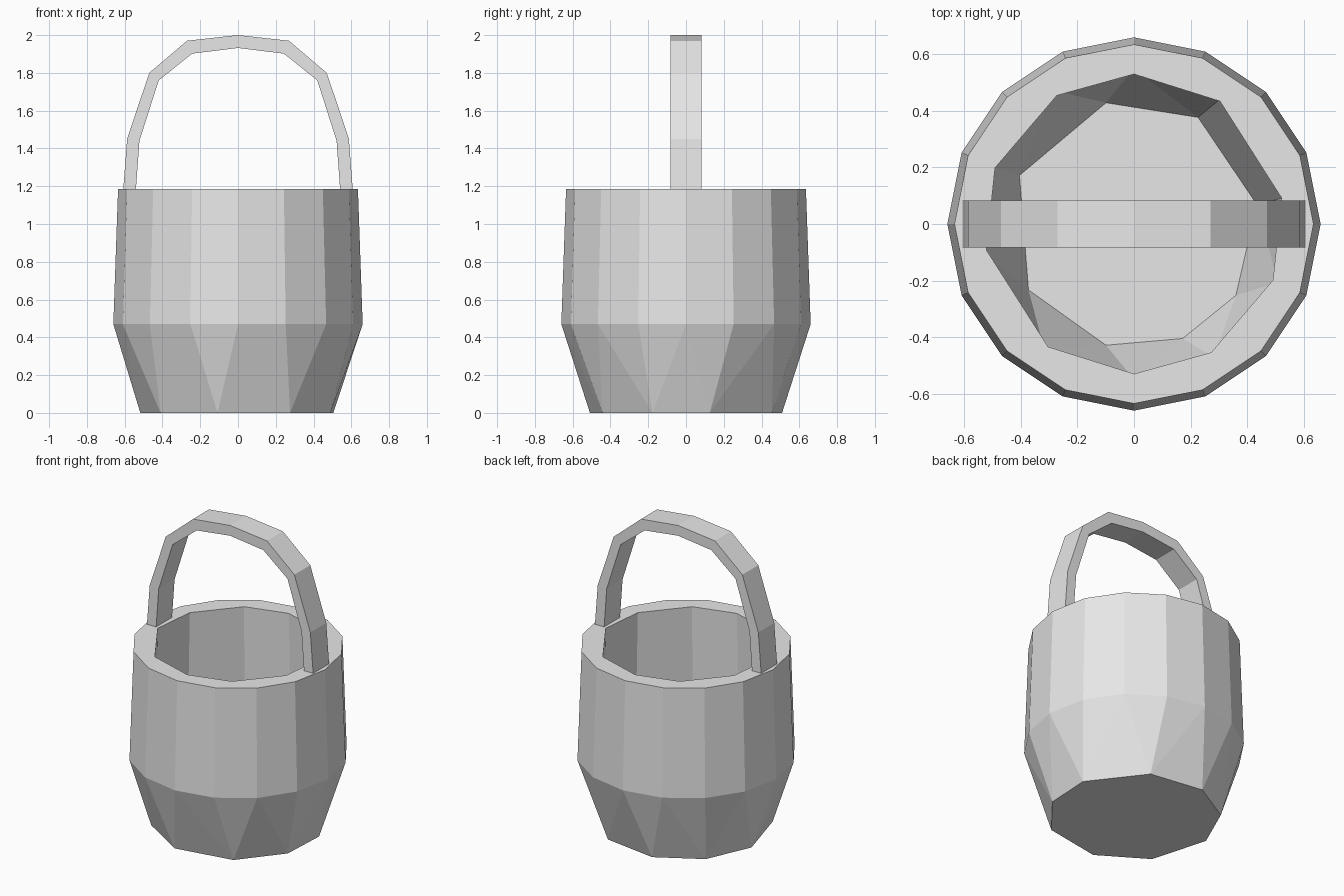
import bpy, bmesh
from math import radians, cos, sin

cube = bpy.data.objects.get("Cube")
if cube:
    bpy.data.objects.remove(cube, do_unlink=True)

# One plain grey for the whole model
grey = bpy.data.materials.new("light_grey")
grey.use_nodes = True
grey.diffuse_color = (0.8, 0.8, 0.8, 1)
grey.node_tree.nodes["Principled BSDF"].inputs["Base Color"].default_value = (0.8, 0.8, 0.8, 1)


def finish(name, bm):
    """Tidy flat faces, fix the normals and make the object."""
    bmesh.ops.dissolve_limit(bm, angle_limit=radians(0.5), verts=bm.verts, edges=bm.edges)
    bmesh.ops.recalc_face_normals(bm, faces=bm.faces)
    mesh = bpy.data.meshes.new(name)
    bm.to_mesh(mesh)
    bm.free()
    mesh.materials.append(grey)
    obj = bpy.data.objects.new(name, mesh)
    bpy.context.collection.objects.link(obj)
    return obj


def ring(bm, angles, radius, z):
    return [bm.verts.new((radius * cos(radians(a)), radius * sin(radians(a)), z)) for a in angles]


def zip_rings(bm, a, b):
    """Join two rings of any side counts, always taking the shorter diagonal."""
    i = j = 0
    while i < len(a) or j < len(b):
        p, q = a[i % len(a)], b[j % len(b)]
        pn, qn = a[(i + 1) % len(a)], b[(j + 1) % len(b)]
        step_a = j == len(b) or (i < len(a) and (pn.co - q.co).length <= (qn.co - p.co).length)
        if step_a:
            bm.faces.new((p, pn, q))
            i += 1
        else:
            bm.faces.new((p, qn, q))
            j += 1


# Bucket body: base, belly, rim, then down the inside to the floor
sixteen = [22.5 * k for k in range(16)]
half_inside = [10, 55, 90, 121, 158]
inside = half_inside + [a + 180 for a in half_inside]
base = [14, 61, 102, 138, 174, 218, 258, 302, 340]
floor = [9, 59, 103, 157, 212, 257, 293, 325]

bm = bmesh.new()
rings = [
    ring(bm, base, 0.52, 0),
    ring(bm, sixteen, 0.66, 0.47),
    ring(bm, sixteen, 0.635, 1.185),
    ring(bm, inside, 0.53, 1.185),
    ring(bm, inside, 0.55, 0.49),
    ring(bm, floor, 0.44, 0.1),
]
for lower, upper in zip(rings, rings[1:]):
    zip_rings(bm, lower, upper)
bm.faces.new(rings[0])
bm.faces.new(rings[-1])
finish("bucket_body", bm)

# Handle: a flat strap following an arch, given as outer and inner (x, z) pairs
half_arch = [((0.61, 1.15), (0.543, 1.15)), ((0.587, 1.45), (0.522, 1.44)),
             ((0.47, 1.80), (0.42, 1.76)), ((0.27, 1.97), (0.243, 1.902))]
arch = half_arch + [((0, 2.0), (0, 1.932))]
arch += [tuple((-x, z) for x, z in pair) for pair in reversed(half_arch)]

bm = bmesh.new()
sections = []
for (xo, zo), (xi, zi) in arch:
    corners = ((xo, -0.083, zo), (xo, 0.083, zo), (xi, 0.083, zi), (xi, -0.083, zi))
    sections.append([bm.verts.new(c) for c in corners])
for s, t in zip(sections, sections[1:]):
    for k in range(4):
        n = (k + 1) % 4
        bm.faces.new((s[k], s[n], t[n], t[k]))
bm.faces.new(sections[0])
bm.faces.new(sections[-1])
finish("handle", bm)
